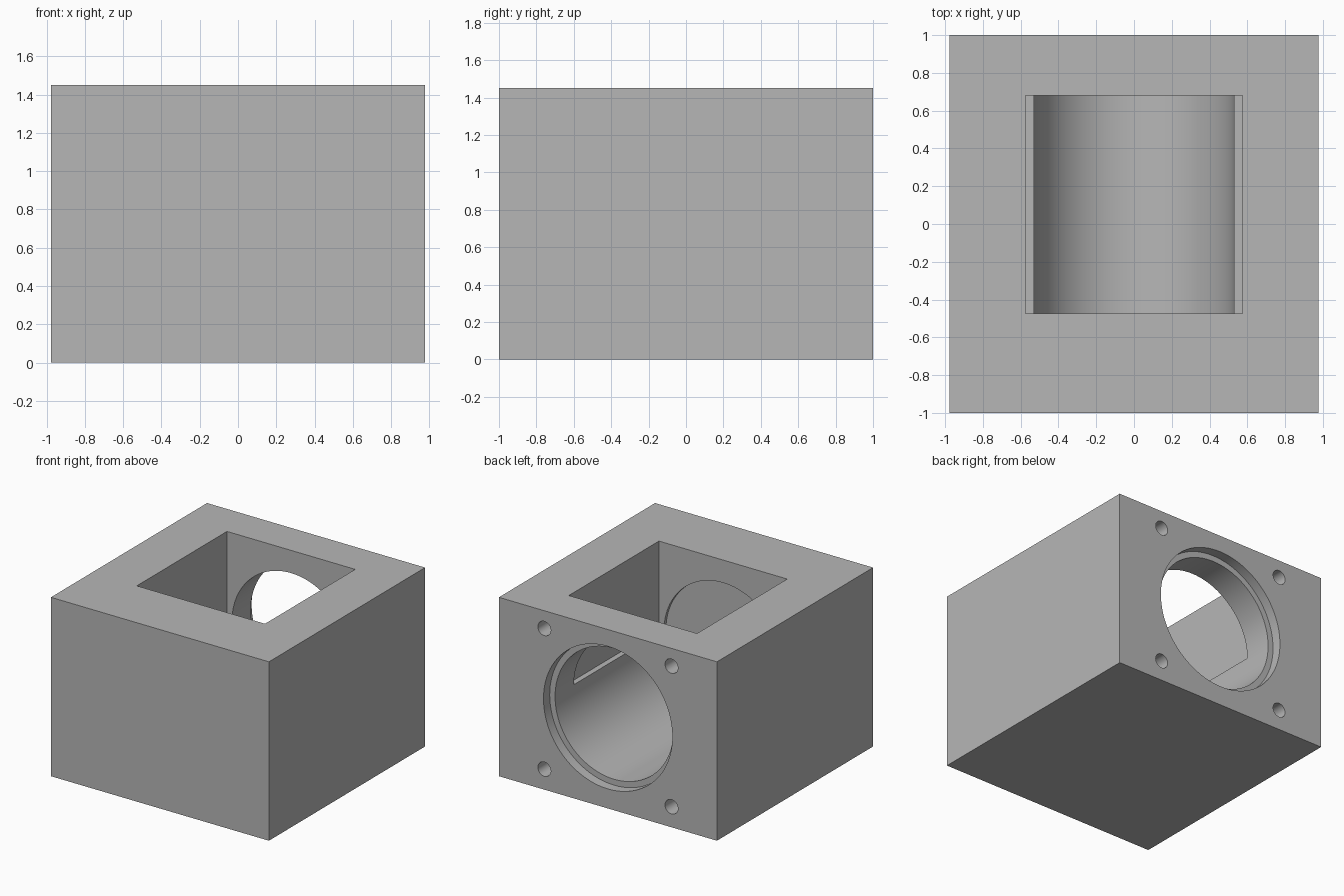
import bpy
import math

cube = bpy.data.objects.get("Cube")
if cube:
    bpy.data.objects.remove(cube, do_unlink=True)

WIDTH, DEPTH, HEIGHT = 1.955, 2.0, 1.45
BACK = DEPTH / 2
BORE_Z = 0.736          # height of the bore axis
POCKET_FRONT, POCKET_BACK = -0.475, 0.68

# Single plain grey
grey = bpy.data.materials.new("plain grey")
grey.use_nodes = True
colour = (0.47, 0.47, 0.47, 1)
grey.diffuse_color = colour
grey.node_tree.nodes["Principled BSDF"].inputs["Base Color"].default_value = colour


def box(name, low, high):
    middle = [(a + b) / 2 for a, b in zip(low, high)]
    bpy.ops.mesh.primitive_cube_add(size=1, location=middle)
    obj = bpy.context.object
    obj.name = name
    obj.scale = [b - a for a, b in zip(low, high)]
    bpy.ops.object.transform_apply(location=True, rotation=True, scale=True)
    obj.data.materials.append(grey)
    return obj


def rod(name, x, z, radius, front, back=BACK + 0.1, sides=96):
    """Cylinder lying along y, from front to back."""
    bpy.ops.mesh.primitive_cylinder_add(
        vertices=sides, radius=radius, depth=back - front,
        location=(x, (front + back) / 2, z), rotation=(math.pi / 2, 0, 0))
    obj = bpy.context.object
    obj.name = name
    bpy.ops.object.transform_apply(location=True, rotation=True, scale=True)
    obj.data.materials.append(grey)
    return obj


def cut(target, cutter):
    cutter.hide_render = True
    mod = target.modifiers.new(cutter.name, 'BOOLEAN')
    mod.operation = 'DIFFERENCE'
    mod.solver = 'EXACT'
    mod.object = cutter
    bpy.ops.object.select_all(action='DESELECT')
    target.select_set(True)
    bpy.context.view_layer.objects.active = target
    bpy.ops.object.modifier_apply(modifier=mod.name)
    bpy.data.objects.remove(cutter, do_unlink=True)


# Solid block
block = box("housing_block", (-WIDTH / 2, -BACK, 0), (WIDTH / 2, BACK, HEIGHT))

# Square pocket open at the top, down to the bore axis
cut(block, box("pocket_cutter", (-0.575, POCKET_FRONT, BORE_Z + 0.003),
               (0.575, POCKET_BACK, HEIGHT + 0.1)))

# Main bore from the back, ending just past the pocket's front wall
cut(block, rod("bore_cutter", 0, BORE_Z, 0.53, POCKET_FRONT - 0.025))

# Shallow step around the bore mouth
cut(block, rod("counterbore_cutter", 0, BORE_Z, 0.578, BACK - 0.08))

# Four blind screw holes around the bore
for sx in (-1, 1):
    for sz in (-1, 1):
        cut(block, rod("screw_hole_cutter", sx * 0.57, BORE_Z + sz * 0.57,
                       0.058, BACK - 0.25, sides=32))

# Smooth bores, sharp block edges
bpy.ops.object.shade_smooth_by_angle(angle=math.radians(30))
